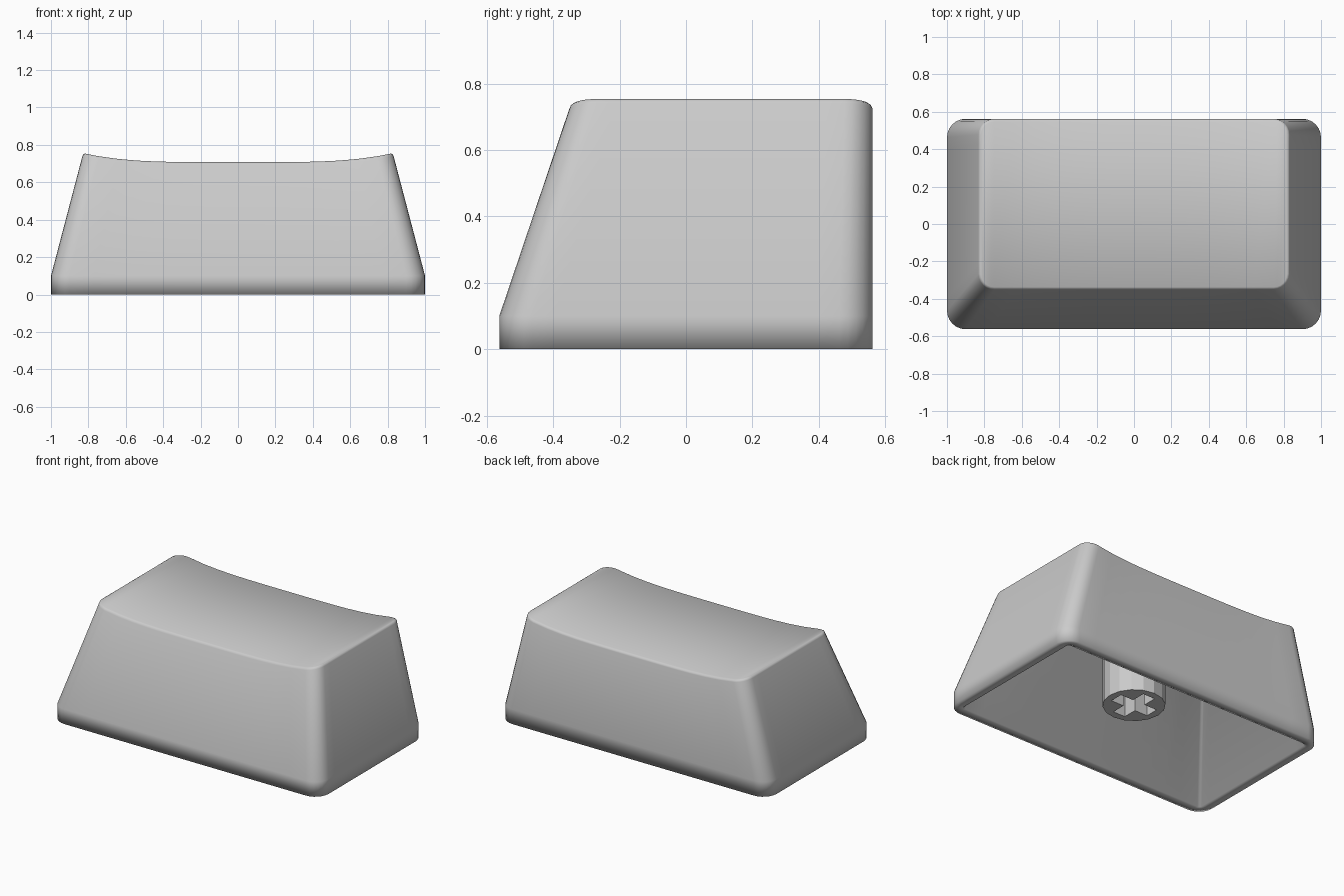
import bpy, bmesh, math

if "Cube" in bpy.data.objects:
    bpy.data.objects.remove(bpy.data.objects["Cube"])


def dish(x):
    """Height of the scooped top, curved across x only."""
    return 0.708 + 0.047 * (abs(x) / 0.82) ** 4


def outline(hx, y0, y1, r, edge=14, arc=6):
    """Rounded rectangle, counter-clockwise, with subdivided straight sides."""
    centres = [(hx - r, y0 + r, -90), (hx - r, y1 - r, 0),
               (-hx + r, y1 - r, 90), (-hx + r, y0 + r, 180)]
    pts = []
    for i, (cx, cy, a0) in enumerate(centres):
        for k in range(arc + 1):
            a = math.radians(a0 + 90 * k / arc)
            pts.append((cx + r * math.cos(a), cy + r * math.sin(a)))
        nx, ny, na = centres[(i + 1) % 4]
        a = math.radians(na)
        ex, ey = nx + r * math.cos(a), ny + r * math.sin(a)
        sx, sy = pts[-1]
        for k in range(1, edge):
            t = k / edge
            pts.append((sx + (ex - sx) * t, sy + (ey - sy) * t))
    return pts


def ring(height, *args):
    """Outline lifted to a fixed height or to a height function of x."""
    z = height if callable(height) else lambda x: height
    return [(x, y, z(x)) for x, y in outline(*args)]


# Keycap shell: inside ceiling, inner walls, rim, outer walls, rounded lip
rings = [
    ring(lambda x: dish(x) - 0.07, 0.79, -0.30, 0.495, 0.015),
    ring(0.00, 0.935, -0.4975, 0.4975, 0.02),
    ring(0.00, 1.0, -0.5625, 0.5625, 0.10),
    ring(0.10, 1.0, -0.5625, 0.5625, 0.10),
]
B = 0.02
for angle in (10, 40, 75):
    a = math.radians(angle)
    d, drop = B * (1 - math.cos(a)), B * (1 - math.sin(a))
    rings.append(ring(lambda x: dish(x) - drop,
                      0.832 - d, -0.352 + d, 0.5625 - d, 0.085 - d))

bm = bmesh.new()
loops = [[bm.verts.new(p) for p in r] for r in rings]
n = len(loops[0])
for a, b in zip(loops, loops[1:]):
    for i in range(n):
        j = (i + 1) % n
        bm.faces.new((a[i], a[j], b[j], b[i]))

# Dished top and ceiling: front-to-back strips between mirrored points
for loop in (loops[0], loops[-1]):
    for s in range(60, 86):
        i, j = s % n, (s + 1) % n
        face = [loop[i], loop[j], loop[(26 - j) % n], loop[(26 - i) % n]]
        if s == 85:      # right end takes in the points along the side
            face[2:2] = loop[7:20]
        if s == 60:      # left end likewise
            face += loop[47:60]
        bm.faces.new(face)
bmesh.ops.recalc_face_normals(bm, faces=bm.faces)
mesh = bpy.data.meshes.new("keycap_shell")
bm.to_mesh(mesh)
bm.free()
shell = bpy.data.objects.new("keycap_shell", mesh)
bpy.context.collection.objects.link(shell)
mesh.shade_smooth()

# Mounting stem under the top
bpy.ops.mesh.primitive_cylinder_add(vertices=16, radius=0.19, depth=0.53,
                                    location=(0, 0, 0.41))
stem = bpy.context.object
stem.name = "mounting_stem"

# Cross-shaped socket cut into the stem
for sx, sy in ((0.28, 0.09), (0.09, 0.28)):
    bpy.ops.mesh.primitive_cube_add(size=1, location=(0, 0, 0.35))
    cutter = bpy.context.object
    cutter.name = "socket_cutter"
    cutter.scale = (sx, sy, 0.56)
    cutter.hide_render = True
    mod = stem.modifiers.new("socket", 'BOOLEAN')
    mod.operation, mod.object, mod.solver = 'DIFFERENCE', cutter, 'EXACT'
    bpy.context.view_layer.objects.active = stem
    bpy.ops.object.modifier_apply(modifier=mod.name)
    bpy.data.objects.remove(cutter)
stem.data.shade_flat()
